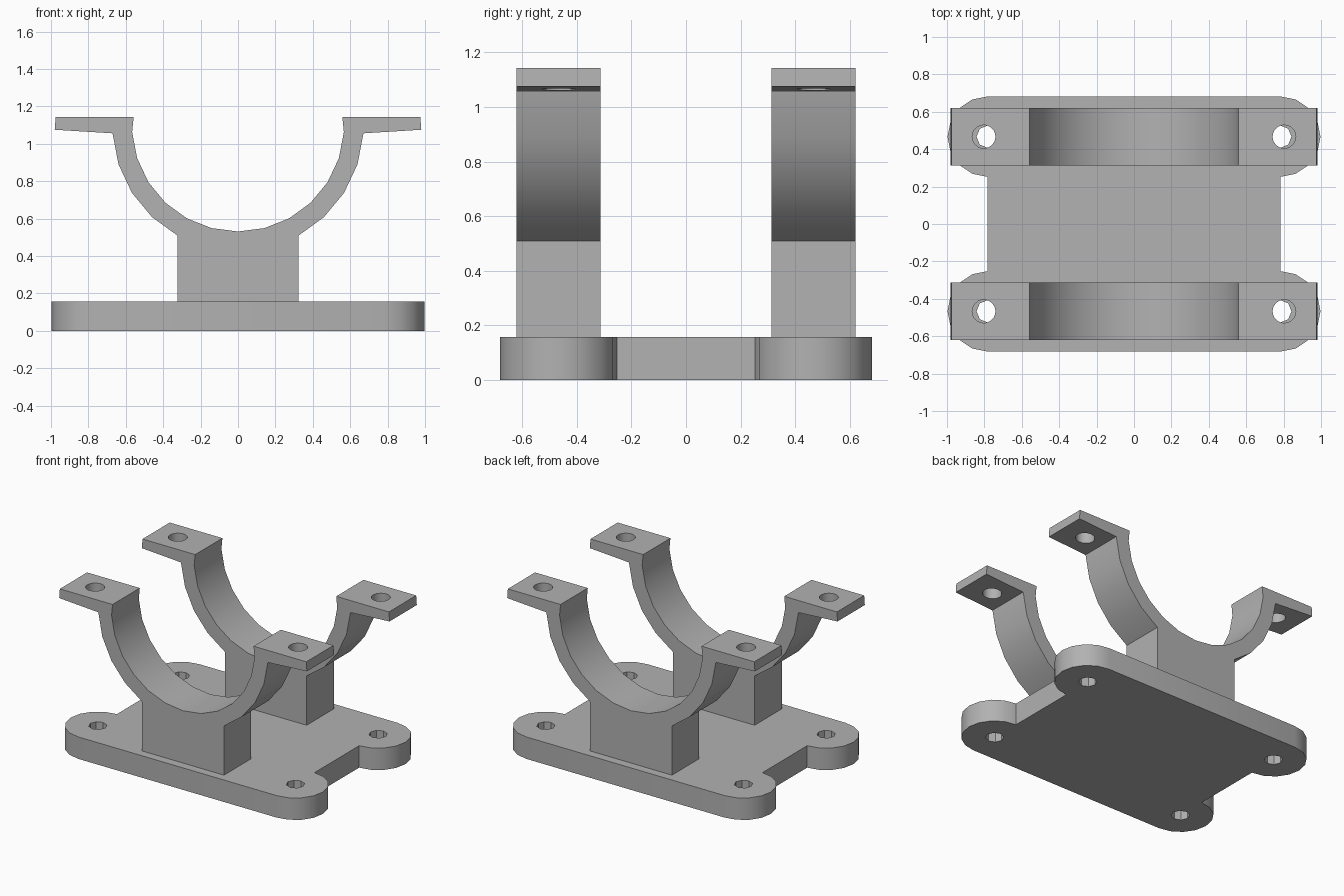
import bpy
import bmesh
from math import sin, cos, radians, pi

cube = bpy.data.objects.get("Cube")
if cube:
    bpy.data.objects.remove(cube, do_unlink=True)

# Single grey material
GREY = (0.445, 0.445, 0.445, 1)
grey = bpy.data.materials.new("plain grey")
grey.use_nodes = True
grey.diffuse_color = GREY
grey.node_tree.nodes["Principled BSDF"].inputs["Base Color"].default_value = GREY

PLATE_TOP = 0.157
BOLT_Y = 0.467


def prism(name, outline, offset):
    """Extrude a closed 3D outline along an offset vector."""
    bm = bmesh.new()
    face = bm.faces.new([bm.verts.new(p) for p in outline])
    new = bmesh.ops.extrude_face_region(bm, geom=[face])["geom"]
    bmesh.ops.translate(bm, vec=offset,
                        verts=[v for v in new if isinstance(v, bmesh.types.BMVert)])
    bmesh.ops.recalc_face_normals(bm, faces=bm.faces[:])
    mesh = bpy.data.meshes.new(name)
    bm.to_mesh(mesh)
    bm.free()
    mesh.materials.append(grey)
    obj = bpy.data.objects.new(name, mesh)
    bpy.context.collection.objects.link(obj)
    return obj


def drill(obj, x, y, radius, sides):
    """Cut a vertical round hole through an object."""
    ring = [(x + radius * cos(2 * pi * i / sides),
             y + radius * sin(2 * pi * i / sides), -0.5) for i in range(sides)]
    cutter = prism("hole_cutter", ring, (0, 0, 2))
    cutter.hide_render = True
    mod = obj.modifiers.new("hole", "BOOLEAN")
    mod.operation = "DIFFERENCE"
    mod.solver = "EXACT"
    mod.object = cutter
    bpy.context.view_layer.objects.active = obj
    bpy.ops.object.modifier_apply(modifier=mod.name)
    bpy.data.objects.remove(cutter, do_unlink=True)


def finish(obj):
    bpy.ops.object.select_all(action="DESELECT")
    obj.select_set(True)
    bpy.context.view_layer.objects.active = obj
    bpy.ops.object.shade_smooth_by_angle(angle=radians(30))


# Base plate: narrow waist with a rounded ear at each corner
EAR_X, EAR_R = 0.782, 0.215
ear = [(EAR_X + EAR_R * cos(a), BOLT_Y + EAR_R * sin(a))
       for a in (radians(-90 + 22.5 * i) for i in range(9))]
right = [(x, -y) for x, y in reversed(ear)] + ear
outline = right + [(-x, y) for x, y in reversed(right)]
base_plate = prism("base_plate", [(x, y, 0) for x, y in outline], (0, 0, PLATE_TOP))
for sx in (-1, 1):
    for sy in (-1, 1):
        drill(base_plate, sx * EAR_X, sy * BOLT_Y, 0.06, 8)
finish(base_plate)

# Saddle cradles: post, half ring and two bolt flanges in one profile
CENTRE_Z, INNER_R, OUTER_R, STEP = 1.098, 0.567, 0.672, 14.4
TOP_Z, DEPTH = 1.142, 0.308


def arc(radius, i):
    a = radians(STEP * i)
    return radius * sin(a), CENTRE_Z - radius * cos(a)


post_x = arc(OUTER_R, 2)[0]
half = [(post_x, PLATE_TOP - 0.01)]
half += [arc(OUTER_R, i) for i in range(2, 7)]
half += [(0.98, 1.075), (0.975, TOP_Z), (0.558, TOP_Z)]
half += [arc(INNER_R, i) for i in range(6, 0, -1)]
profile = half + [arc(INNER_R, 0)] + [(-x, z) for x, z in reversed(half)]

for label, sy in (("front", -1), ("back", 1)):
    y0 = sy * BOLT_Y - DEPTH / 2
    saddle = prism(label + "_saddle", [(x, y0, z) for x, z in profile], (0, DEPTH, 0))
    for sx in (-1, 1):
        drill(saddle, sx * 0.803, sy * BOLT_Y, 0.062, 24)
    finish(saddle)
